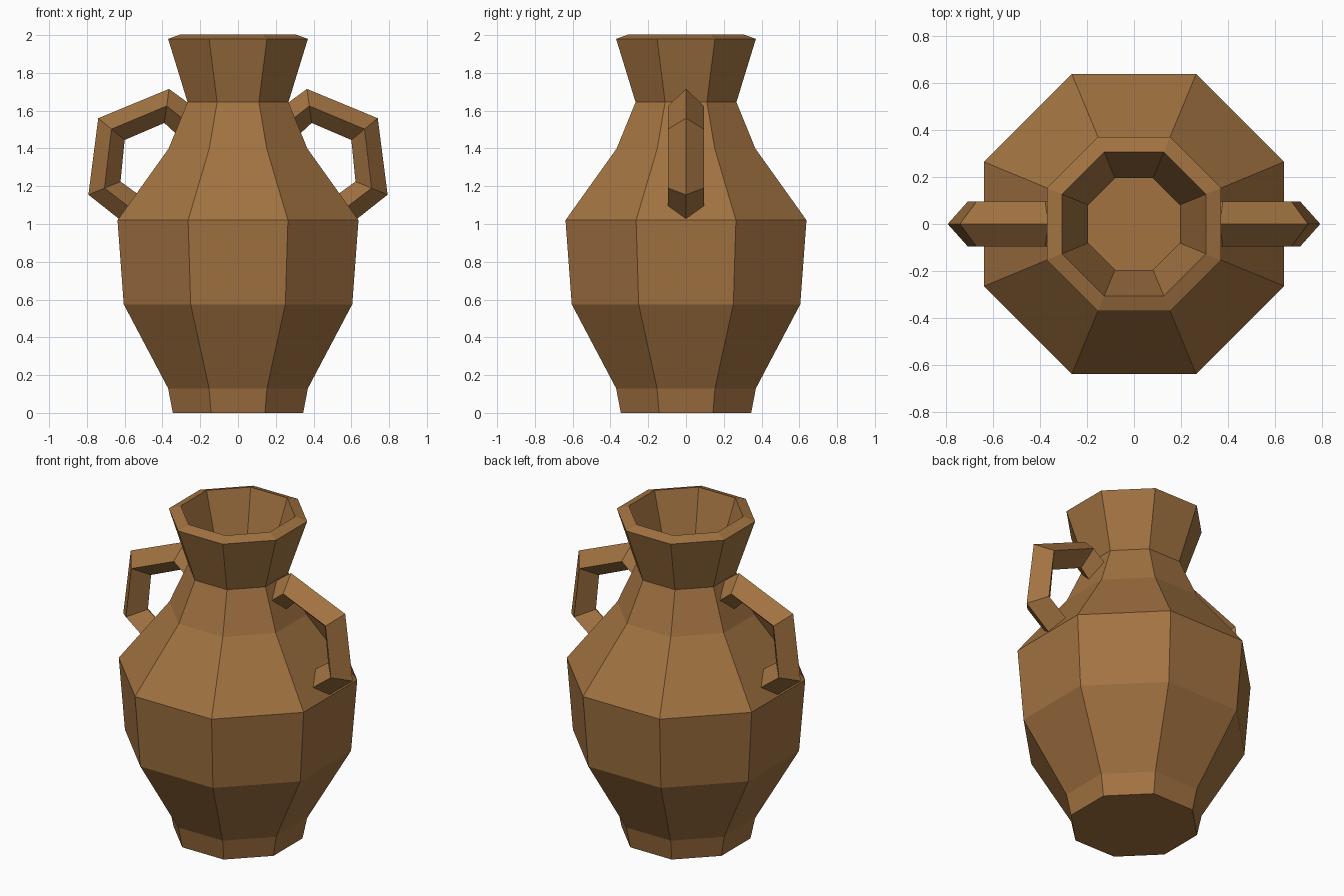
import bpy, bmesh, math

if "Cube" in bpy.data.objects:
    bpy.data.objects.remove(bpy.data.objects["Cube"])

clay = bpy.data.materials.new("brown clay")
clay.diffuse_color = (0.36, 0.17, 0.053, 1)
clay.use_nodes = True
clay.node_tree.nodes["Principled BSDF"].inputs["Base Color"].default_value = clay.diffuse_color


def loft(name, rings, cap_start=True, cap_end=True):
    """Skin a list of equal-length vertex rings into one flat-shaded object."""
    bm = bmesh.new()
    rows = [[bm.verts.new(p) for p in ring] for ring in rings]
    n = len(rows[0])
    for a, b in zip(rows, rows[1:]):
        for i in range(n):
            j = (i + 1) % n
            bm.faces.new((a[i], a[j], b[j], b[i]))
    if cap_start:
        bm.faces.new(rows[0][::-1])
    if cap_end:
        bm.faces.new(rows[-1])
        bmesh.ops.recalc_face_normals(bm, faces=bm.faces)
    mesh = bpy.data.meshes.new(name)
    bm.to_mesh(mesh)
    bm.free()
    mesh.materials.append(clay)
    obj = bpy.data.objects.new(name, mesh)
    bpy.context.collection.objects.link(obj)
    return obj


def octagon(half_width, z):
    r = half_width / math.cos(math.pi / 8)
    angles = [math.pi / 8 + k * math.pi / 4 for k in range(8)]
    return [(r * math.cos(a), r * math.sin(a), z) for a in angles]


# Hollow eight-sided vase: outer profile (half width, height), then wall thickness
profile = [(0.345, 0), (0.37, 0.13), (0.605, 0.575), (0.638, 1.02),
           (0.367, 1.40), (0.267, 1.645), (0.37, 1.98)]
body = loft("vase_body", [octagon(w, z) for w, z in profile], cap_end=False)
wall = body.modifiers.new("wall", 'SOLIDIFY')
wall.thickness = 0.068
wall.offset = -1
wall.use_even_offset = True

# Handles: diamond section, outer and inner ridge points (x, z) at each bend
bends = [((0.216, 1.606), (0.324, 1.474)), ((0.365, 1.715), (0.39, 1.535)),
         ((0.74, 1.56), (0.60, 1.445)), ((0.792, 1.155), (0.622, 1.225)),
         ((0.606, 1.008), (0.494, 1.132))]
for side, name in ((1, "right_handle"), (-1, "left_handle")):
    rings = []
    for (ox, oz), (ix, iz) in bends:
        mx, mz = side * (ox + ix) / 2, (oz + iz) / 2
        rings.append([(side * ox, 0, oz), (mx, 0.095, mz),
                      (side * ix, 0, iz), (mx, -0.095, mz)])
    loft(name, rings)
